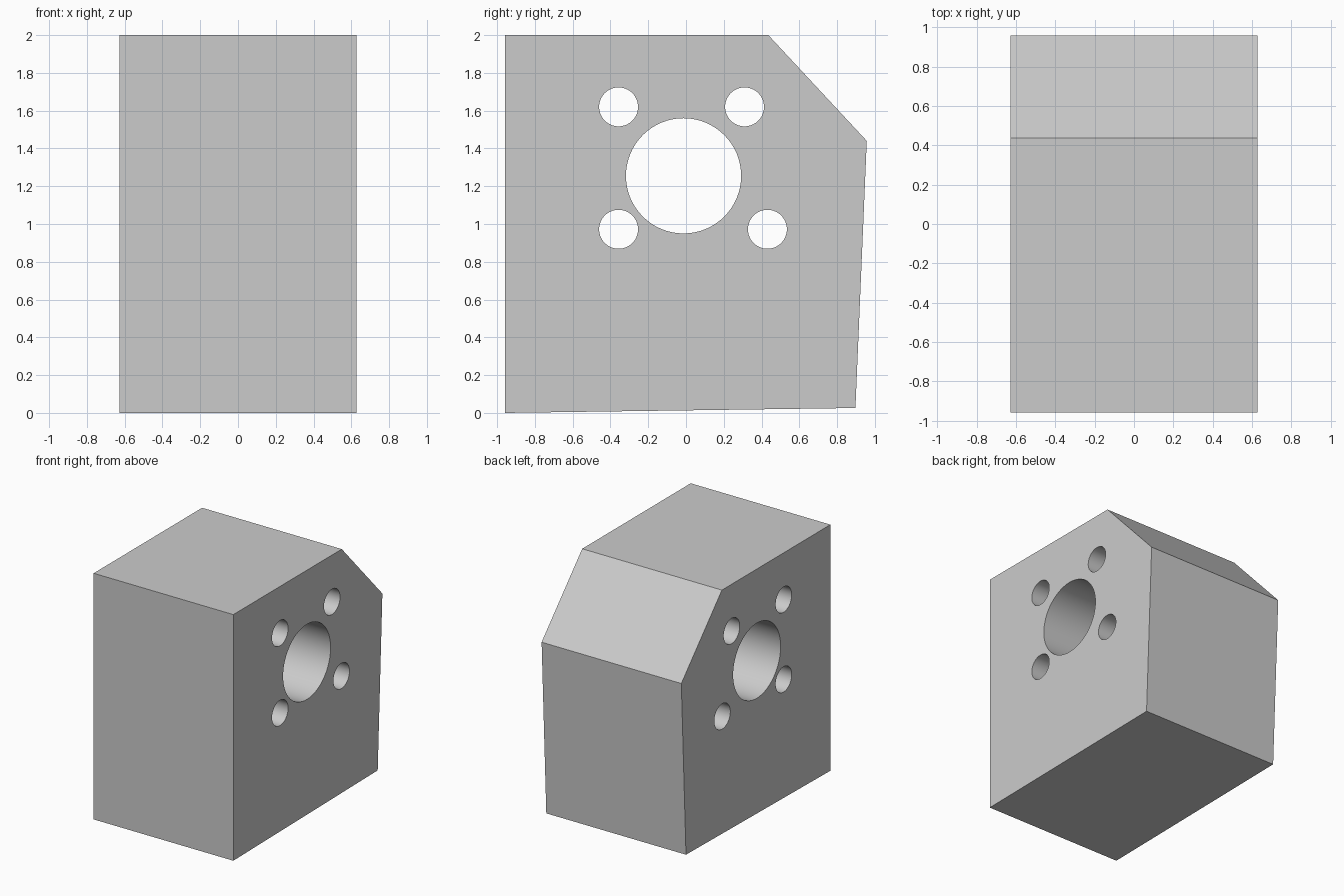
import bpy, bmesh, math
from mathutils import Vector

if "Cube" in bpy.data.objects:
    bpy.data.objects.remove(bpy.data.objects["Cube"])

HALF_WIDTH = 0.628
OUTLINE = [(-0.957, 0), (0.897, 0.026), (0.957, 1.44), (0.436, 2), (-0.957, 2)]
# holes: centre y, centre z, radius
HOLES = [(-0.013, 1.255, 0.305),
         (-0.357, 1.62, 0.103), (0.31, 1.62, 0.103),
         (-0.357, 0.972, 0.103), (0.431, 0.972, 0.103)]


def circle(y, z, r, n=64):
    return [(y + r * math.cos(math.tau * i / n), z + r * math.sin(math.tau * i / n))
            for i in range(n)]


def add_loop(bm, points):
    verts = [bm.verts.new((-HALF_WIDTH, y, z)) for y, z in points]
    return [bm.edges.new((v, verts[i - 1])) for i, v in enumerate(verts)]


# side profile with its holes, filled and extruded across the width
bm = bmesh.new()
edges = add_loop(bm, OUTLINE)
for hole in HOLES:
    edges += add_loop(bm, circle(*hole))
bmesh.ops.triangle_fill(bm, edges=edges, use_beauty=True, normal=Vector((1, 0, 0)))
ext = bmesh.ops.extrude_face_region(bm, geom=bm.faces[:], use_keep_orig=True)
bmesh.ops.translate(bm, vec=(2 * HALF_WIDTH, 0, 0),
                    verts=[g for g in ext["geom"] if isinstance(g, bmesh.types.BMVert)])
bmesh.ops.recalc_face_normals(bm, faces=bm.faces[:])

mesh = bpy.data.meshes.new("drilled_block")
bm.to_mesh(mesh)
bm.free()
block = bpy.data.objects.new("drilled_block", mesh)
bpy.context.collection.objects.link(block)

# smooth bores, crisp outer edges
bpy.context.view_layer.objects.active = block
block.select_set(True)
bpy.ops.object.shade_smooth_by_angle(angle=math.radians(20))
